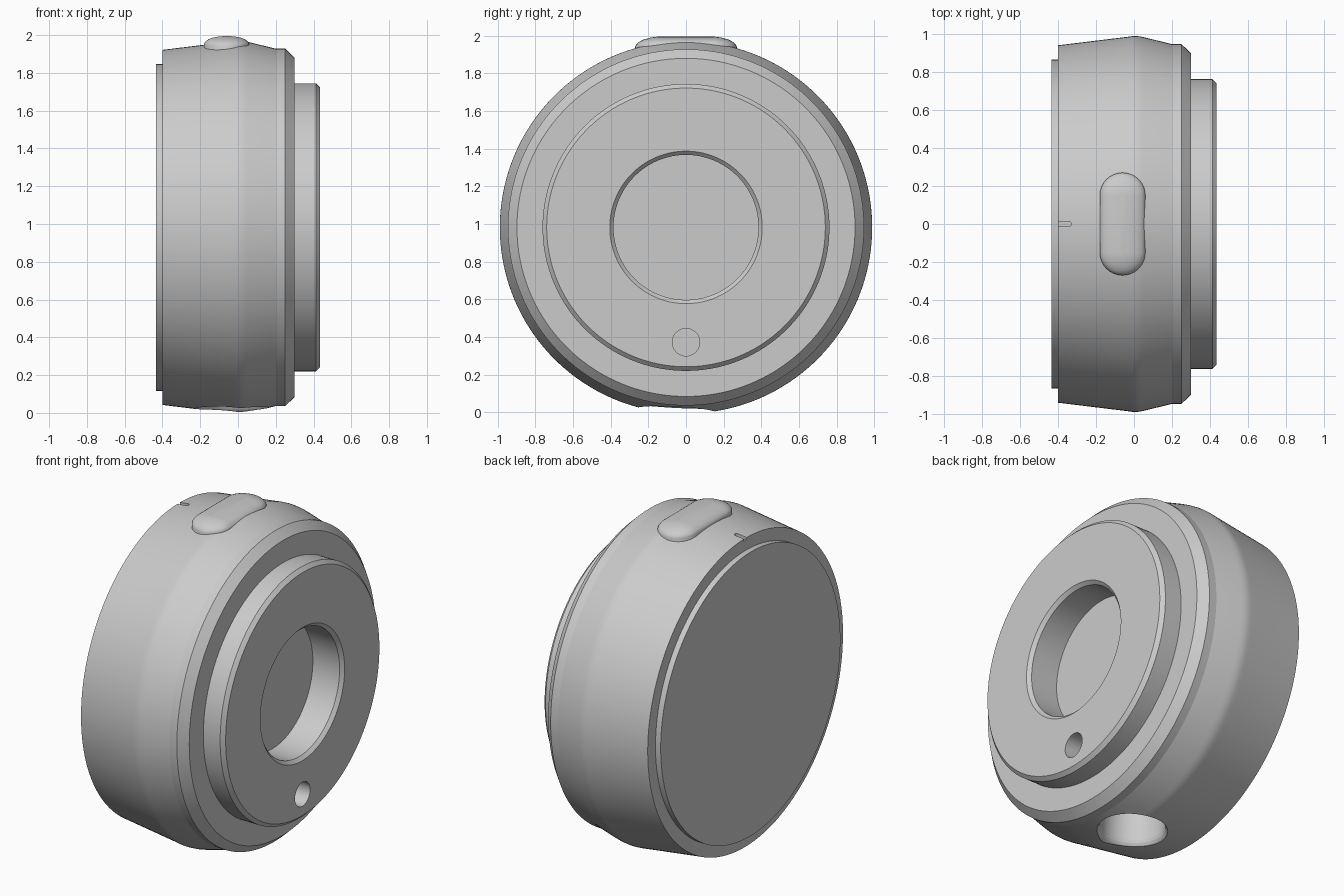
import bpy, bmesh, math
from mathutils import Matrix, Vector

if "Cube" in bpy.data.objects:
    bpy.data.objects.remove(bpy.data.objects["Cube"])

CZ = 0.982                      # height of the main axis
ALONG_X = Matrix.Translation((0, 0, CZ)) @ Matrix.Rotation(math.pi / 2, 4, 'Y')


def finish(bm, name):
    bmesh.ops.recalc_face_normals(bm, faces=bm.faces)
    mesh = bpy.data.meshes.new(name)
    bm.to_mesh(mesh)
    bm.free()
    ob = bpy.data.objects.new(name, mesh)
    bpy.context.collection.objects.link(ob)
    return ob


def skin(rings, name):
    """Join closed rings of points and cap both ends."""
    bm = bmesh.new()
    loops = [[bm.verts.new(p) for p in ring] for ring in rings]
    n = len(loops[0])
    for a, b in zip(loops, loops[1:]):
        for i in range(n):
            j = (i + 1) % n
            bm.faces.new((a[i], a[j], b[j], b[i]))
    bm.faces.new(loops[0])
    bm.faces.new(loops[-1])
    return finish(bm, name)


def lathe(name, profile, matrix, segs):
    """Revolve (height, radius) points about the local z axis."""
    angles = [2 * math.pi * i / segs for i in range(segs)]
    return skin([[matrix @ Vector((r * math.cos(a), r * math.sin(a), h))
                  for a in angles] for h, r in profile], name)


def stadium(cx, half_w, half_l, n=16):
    """Rounded slot outline, long side on y."""
    pts = []
    for k in range(2):
        for i in range(n + 1):
            a = math.pi * (k + i / n)
            s = (half_l - half_w) * (1 - 2 * k)
            pts.append((cx + half_w * math.cos(a), s + half_w * math.sin(a)))
    return pts


def activate(ob):
    bpy.ops.object.select_all(action='DESELECT')
    ob.select_set(True)
    bpy.context.view_layer.objects.active = ob


def cut(ob, cutter):
    m = ob.modifiers.new('cut', 'BOOLEAN')
    m.operation, m.solver, m.object = 'DIFFERENCE', 'EXACT', cutter
    cutter.hide_render = True
    activate(ob)
    bpy.ops.object.modifier_apply(modifier=m.name)
    bpy.data.objects.remove(cutter)


# Main turned body: back disc, crowned drum, chamfer, front flange, recess
body = lathe('housing', [
    (-0.435, 0.865), (-0.40, 0.865), (-0.40, 0.94), (-0.03, 0.985),
    (-0.01, 0.988), (0.01, 0.989), (0.03, 0.987), (0.05, 0.983),
    (0.20, 0.946), (0.25, 0.946), (0.30, 0.898), (0.30, 0.762),
    (0.413, 0.762), (0.435, 0.74), (0.435, 0.405), (0.415, 0.385),
    (0.235, 0.385)], ALONG_X, 160)

# Small hole in the front face
cut(body, lathe('pin_hole_cutter', [(0.33, 0.073), (0.6, 0.073)],
                Matrix.Translation((0, 0, -0.61)) @ ALONG_X, 40))

# Round socket underneath, with a rounded rim
tilt = Matrix.Translation((-0.03, 0, CZ)) @ Matrix.Rotation(math.pi - math.radians(3), 4, 'X')
cut(body, lathe('socket_cutter', [
    (0.72, 0.18), (0.925, 0.18), (0.942, 0.184), (0.955, 0.192),
    (0.965, 0.203), (0.972, 0.215), (1.2, 0.215)], tilt, 64))

# Engraved index mark on top, beside the back edge
mark = stadium(0, 0.013, 0.11, 8)
cut(body, skin([[(-0.44 + y, x, z) for x, y in mark] for z in (CZ + 0.925, CZ + 1.1)],
               'mark_cutter'))

# Domed push button on top
layers = [(0, 0.14), (0, 0.043), (0.004, 0.034), (0.012, 0.025), (0.024, 0.017),
          (0.045, 0.009), (0.075, 0.003), (0.105, 0)]
button = skin([[(x, y, 2.0 - drop - 0.22 * y * y)
                for x, y in stadium(-0.06, 0.12 - inset, 0.27 - inset)]
               for inset, drop in layers], 'push_button')

for ob, deg in ((body, 12), (button, 40)):
    activate(ob)
    bpy.ops.object.shade_smooth_by_angle(angle=math.radians(deg))
